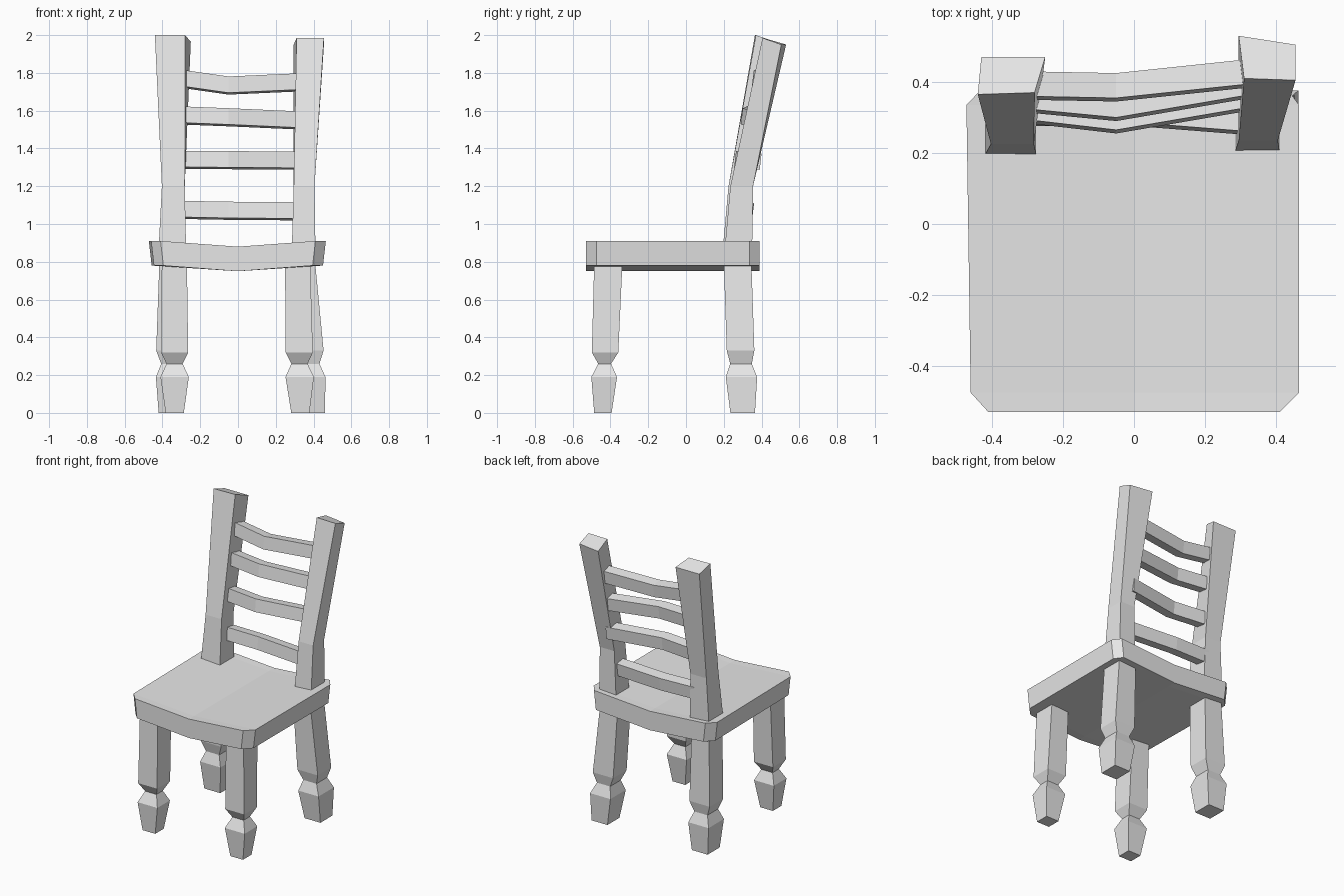
import bpy
import bmesh

cube = bpy.data.objects.get("Cube")
if cube:
    bpy.data.objects.remove(cube, do_unlink=True)

grey = bpy.data.materials.new("plain_grey")
grey.use_nodes = True
GREY = (0.8, 0.8, 0.8, 1)
grey.diffuse_color = GREY
grey.node_tree.nodes["Principled BSDF"].inputs["Base Color"].default_value = GREY


def loft(name, rings):
    """Skin a row of equal-sized point rings and cap both ends."""
    bm = bmesh.new()
    loops = [[bm.verts.new(p) for p in ring] for ring in rings]
    n = len(loops[0])
    for low, high in zip(loops, loops[1:]):
        for i in range(n):
            j = (i + 1) % n
            bm.faces.new((low[i], low[j], high[j], high[i]))
    bm.faces.new(loops[0][::-1])
    bm.faces.new(loops[-1])
    bmesh.ops.recalc_face_normals(bm, faces=bm.faces)
    mesh = bpy.data.meshes.new(name)
    bm.to_mesh(mesh)
    bm.free()
    mesh.materials.append(grey)
    obj = bpy.data.objects.new(name, mesh)
    bpy.context.collection.objects.link(obj)
    return obj


def rect(x0, x1, y0, y1, z):
    return [(x0, y0, z), (x1, y0, z), (x1, y1, z), (x0, y1, z)]


# Saddle seat: a clipped outline, lofted front to back as cross-sections
def seat_section(y, left, right):
    top = [(left, y, 0.91), (0, y, 0.88), (right, y, 0.91)]
    bottom = [(right - 0.015, y, 0.78), (0, y, 0.75), (left + 0.015, y, 0.78)]
    return top + bottom


loft("seat", [seat_section(*s) for s in (
    (-0.53, -0.41, 0.41), (-0.475, -0.46, 0.465),
    (0.335, -0.472, 0.465), (0.39, -0.42, 0.425))])

# Turned-look square legs: height, half width, half depth
FRONT = ((0, 0.048, 0.046), (0.19, 0.075, 0.068), (0.26, 0.043, 0.034),
         (0.32, 0.072, 0.07), (0.83, 0.066, 0.075))
BACK = ((0, 0.06, 0.065), (0.19, 0.077, 0.083), (0.26, 0.05, 0.057),
        (0.33, 0.077, 0.073), (0.83, 0.065, 0.073))


def leg(name, profile, foot, top):
    rings = []
    for z, w, d in profile:
        t = z / 0.83
        x, y = (f + (k - f) * t for f, k in zip(foot, top))
        rings.append(rect(x - w, x + w, y - d, y + d, z))
    loft(name, rings)


leg("front_right_leg", FRONT, (-0.335, -0.44), (-0.337, -0.41))
leg("front_left_leg", FRONT, (0.33, -0.44), (0.315, -0.41))
leg("back_right_leg", BACK, (-0.36, 0.30), (-0.35, 0.272))
leg("back_left_leg", BACK, (0.40, 0.30), (0.34, 0.272))

# Raked back posts with skewed tops
loft("right_post", [
    rect(-0.42, -0.275, 0.195, 0.35, 0.87),
    rect(-0.403, -0.282, 0.225, 0.355, 1.2),
    [(-0.44, 0.365, 2), (-0.28, 0.37, 2), (-0.25, 0.47, 1.965), (-0.43, 0.47, 1.965)]])
loft("left_post", [
    rect(0.285, 0.41, 0.205, 0.35, 0.87),
    rect(0.295, 0.405, 0.235, 0.355, 1.2),
    [(0.31, 0.41, 1.985), (0.455, 0.405, 1.985), (0.455, 0.505, 1.95), (0.295, 0.53, 1.95)]])


# Bent back slats: (front y, centre z) at the right end, middle and left end
def slat(name, right, middle, left):
    rings = []
    for x, (y, z) in zip((-0.31, -0.05, 0.33), (right, middle, left)):
        rings.append([(x, y, z - 0.043), (x, y + 0.07, z - 0.053),
                      (x, y + 0.08, z + 0.033), (x, y + 0.01, z + 0.043)])
    loft(name, rings)


slat("top_slat", (0.35, 1.775), (0.345, 1.738), (0.385, 1.755))
slat("upper_slat", (0.315, 1.58), (0.29, 1.57), (0.355, 1.553))
slat("lower_slat", (0.285, 1.345), (0.255, 1.343), (0.32, 1.34))
slat("bottom_slat", (0.275, 1.08), (0.28, 1.075), (0.25, 1.072))
